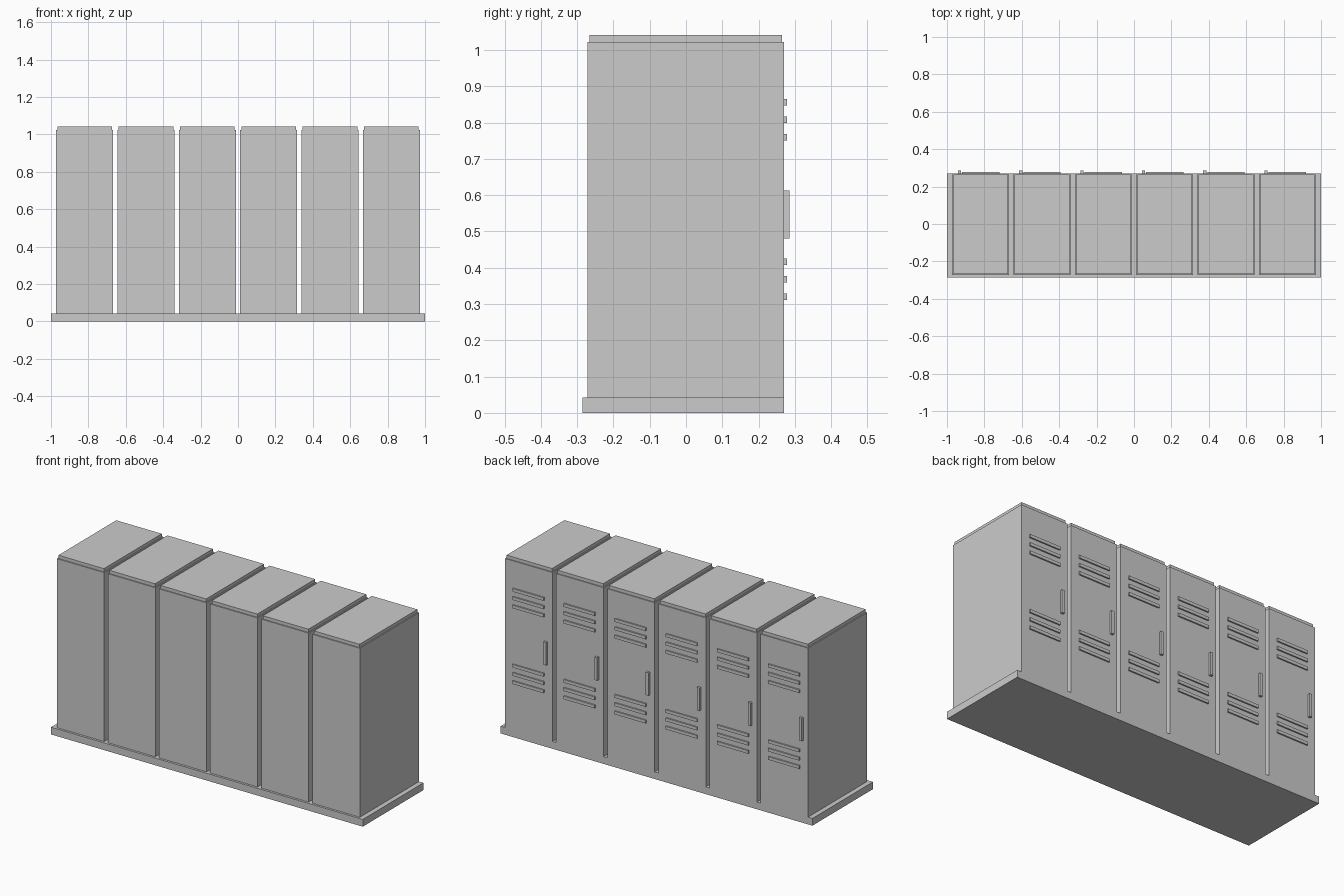
import bpy

if "Cube" in bpy.data.objects:
    bpy.data.objects.remove(bpy.data.objects["Cube"])

COUNT, PITCH = 6, 0.328
HALF_W = 0.152
BACK, FACE = -0.272, 0.27      # plain side and door side
BASE_Z, BODY_Z, TOP_Z = 0.042, 1.022, 1.041


def box(name, x, y, z):
    """Axis-aligned box from (min, max) ranges."""
    verts = [(a, b, c) for a in x for b in y for c in z]
    faces = [(0, 1, 3, 2), (4, 6, 7, 5), (0, 4, 5, 1),
             (2, 3, 7, 6), (0, 2, 6, 4), (1, 5, 7, 3)]
    mesh = bpy.data.meshes.new(name)
    mesh.from_pydata(verts, [], faces)
    obj = bpy.data.objects.new(name, mesh)
    bpy.context.collection.objects.link(obj)
    return obj


# Shared plinth
box("base_plinth", (-1, 1), (-0.285, FACE), (0, BASE_Z))

for i in range(COUNT):
    cx = (i - (COUNT - 1) / 2) * PITCH
    n = i + 1

    # Locker cabinet and its slightly inset top
    box(f"locker_body_{n}", (cx - HALF_W, cx + HALF_W), (BACK, FACE), (BASE_Z, BODY_Z))
    box(f"locker_top_{n}", (cx - HALF_W + 0.006, cx + HALF_W - 0.006),
        (BACK + 0.006, FACE - 0.006), (BODY_Z, TOP_Z))

    # Door handle
    box(f"handle_{n}", (cx - 0.122, cx - 0.105), (FACE, 0.285), (0.48, 0.613))

    # Two groups of three vent slats
    for group, start in (("lower", 0.311), ("upper", 0.751)):
        for k in range(3):
            z = start + k * 0.048
            box(f"vent_{group}_{n}_{k + 1}", (cx - 0.1, cx + 0.1),
                (FACE, 0.278), (z, z + 0.018))
